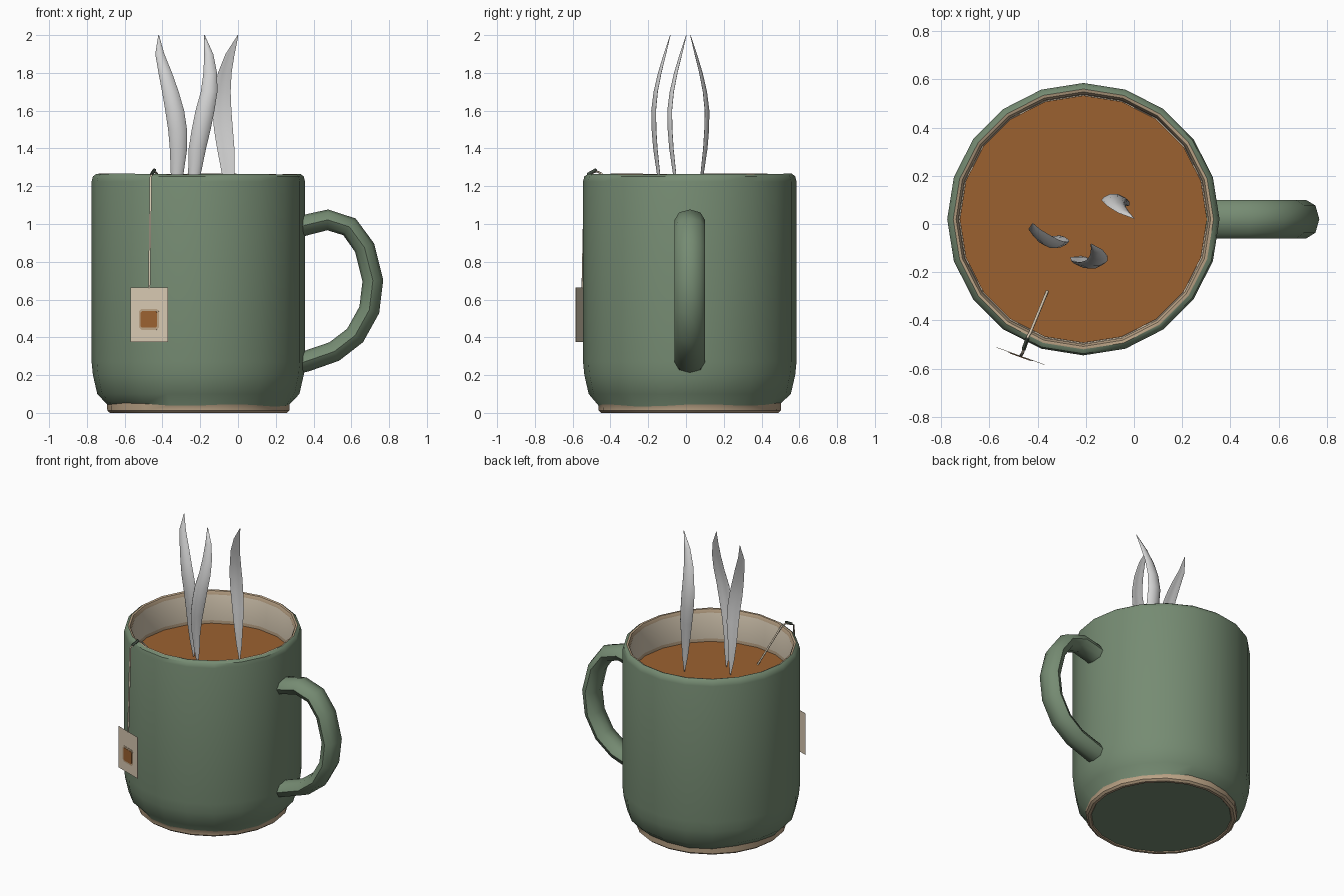
import bpy, bmesh, math
from mathutils import Vector

if "Cube" in bpy.data.objects:
    bpy.data.objects.remove(bpy.data.objects["Cube"], do_unlink=True)

CX, CY = -0.21, 0.02      # mug axis
SIDES = 20


def material(name, rgb):
    m = bpy.data.materials.new(name)
    m.use_nodes = True
    m.diffuse_color = (*rgb, 1)
    bsdf = m.node_tree.nodes["Principled BSDF"]
    bsdf.inputs["Base Color"].default_value = (*rgb, 1)
    bsdf.inputs["Roughness"].default_value = 0.6
    return m


GREEN = material("green glaze", (0.18, 0.26, 0.17))
TAN = material("bare clay", (0.50, 0.37, 0.24))
CREAM = material("cream glaze", (0.66, 0.57, 0.44))
TEA = material("brown tea", (0.33, 0.12, 0.03))
PAPER = material("tag paper", (0.68, 0.58, 0.44))
STEAM = material("pale steam", (0.66, 0.66, 0.66))
KNOT = material("dark knot", (0.06, 0.08, 0.06))


def finish(name, bm, mats, angle=40):
    bmesh.ops.recalc_face_normals(bm, faces=bm.faces)
    me = bpy.data.meshes.new(name)
    bm.to_mesh(me)
    bm.free()
    for m in mats:
        me.materials.append(m)
    ob = bpy.data.objects.new(name, me)
    bpy.context.collection.objects.link(ob)
    bpy.ops.object.select_all(action="DESELECT")
    ob.select_set(True)
    bpy.context.view_layer.objects.active = ob
    if angle:
        bpy.ops.object.shade_smooth_by_angle(angle=math.radians(angle))
    return ob


def loft(name, rings, mats, bands=None, caps=(0, 0), angle=40):
    """Skin a list of rings; bands gives a material index per strip, caps per end."""
    bm = bmesh.new()
    loops = [[bm.verts.new(p) for p in ring] for ring in rings]
    n = len(loops[0])
    for k, (a, b) in enumerate(zip(loops, loops[1:])):
        for i in range(n):
            j = (i + 1) % n
            f = bm.faces.new((a[i], a[j], b[j], b[i]))
            f.material_index = bands[k] if bands else 0
    for loop, mat in zip((loops[0], loops[-1]), caps):
        bm.faces.new(loop).material_index = mat
    return finish(name, bm, mats, angle)


def circle(r, z, wave=0.0):
    return [(CX + r * math.cos(t), CY + r * math.sin(t),
             z + wave * math.sin(3 * t) * math.cos(2 * t + 1))
            for t in (math.tau * i / SIDES for i in range(SIDES))]


# Mug body: underside, foot, wall, rim, inside wall
profile = [(0.445, 0.006, 0), (0.45, 0, 0), (0.468, 0, 0), (0.482, 0.012, 0),
           (0.483, 0.045, 0.012), (0.535, 0.1, 0), (0.558, 0.2, 0), (0.565, 0.27, 0),
           (0.565, 1.225, 0), (0.558, 1.252, 0), (0.54, 1.265, 0.003),
           (0.528, 1.262, 0), (0.518, 1.24, 0), (0.516, 1.06, 0), (0.515, 1.02, 0)]
loft("mug_body", [circle(*p) for p in profile], [GREEN, TAN, CREAM],
     [1, 1, 1, 1, 0, 0, 0, 0, 0, 0, 1, 1, 2, 1], caps=(0, 2))

# Tea surface
loft("tea", [circle(0.513, 1.03), circle(0.513, 1.04)], [TEA])


def tube(name, path, ru, rv, sides, mats, side_axis):
    """Sweep an elliptical section along a path; rv lies along side_axis."""
    pts = [Vector(p) for p in path]
    rings = []
    for i, p in enumerate(pts):
        d = (pts[min(i + 1, len(pts) - 1)] - pts[max(i - 1, 0)]).normalized()
        u = d.cross(side_axis).normalized()
        v = u.cross(d)
        rings.append([p + u * ru * math.cos(t) + v * rv * math.sin(t)
                      for t in (math.tau * k / sides for k in range(sides))])
    return loft(name, rings, mats, angle=60)


# Handle
handle = [(0.31, 0.98), (0.36, 0.995), (0.475, 1.022), (0.59, 0.985), (0.67, 0.875),
          (0.714, 0.70), (0.695, 0.545), (0.62, 0.41), (0.51, 0.325),
          (0.36, 0.273), (0.31, 0.26)]
tube("handle", [(x, CY, z) for x, z in handle], 0.055, 0.08, 8, [GREEN], Vector((0, 1, 0)))

# String over the rim, with a small knot on top
string = [(-0.47, -0.547, 0.66), (-0.462, -0.535, 1.25), (-0.445, -0.475, 1.28),
          (-0.43, -0.45, 1.268), (-0.36, -0.28, 1.04)]
tube("tea_string", string, 0.006, 0.006, 6, [PAPER], Vector((1, 0, 0)))
tube("string_knot", [(-0.458, -0.52, 1.262), (-0.442, -0.475, 1.287)], 0.009, 0.009, 6,
     [KNOT], Vector((1, 0, 0)))

# Paper tag with a framed emblem square
left, right = Vector((-0.57, -0.511, 0)), Vector((-0.37, -0.583, 0))
along = (right - left).normalized()
out = along.cross(Vector((0, 0, 1)))


def plate(name, half_w, half_h, z, offset, mat, cut=0.0):
    bm = bmesh.new()
    mid = (left + right) / 2 + out * offset + Vector((0, 0, z))
    outline = []
    for sx, sz, first in ((-1, -1, 0), (1, -1, 1), (1, 1, 0), (-1, 1, 1)):
        corner = [(sx * half_w, sz * (half_h - cut)), (sx * (half_w - cut), sz * half_h)]
        if first:
            corner.reverse()
        outline += corner if cut else corner[:1]
    bm.faces.new([bm.verts.new(mid + along * a + Vector((0, 0, b))) for a, b in outline])
    ret = bmesh.ops.extrude_face_region(bm, geom=bm.faces[:])
    bmesh.ops.translate(bm, vec=out * 0.002,
                        verts=[v for v in ret["geom"] if isinstance(v, bmesh.types.BMVert)])
    return finish(name, bm, [mat], 0)


plate("tag", 0.106, 0.145, 0.52, 0, PAPER)
plate("tag_frame", 0.056, 0.056, 0.495, 0.002, TAN, 0.014)
plate("tag_emblem", 0.046, 0.044, 0.495, 0.004, TEA, 0.008)

# Steam wisps: shared heights, widths and bend; own x path
heights = [1.045, 1.15, 1.27, 1.4, 1.5, 1.6, 1.7, 1.8, 1.9, 2.0]
widths = [0.004, 0.022, 0.034, 0.046, 0.05, 0.05, 0.044, 0.036, 0.024, 0.002]
bend = [0.01, 0.005, 0, -0.016, -0.023, -0.025, -0.014, 0.007, 0.034, 0.062]
wisps = [("left", -0.06, 1, [-.31, -.317, -.322, -.315, -.32, -.335, -.358, -.385, -.414, -.42]),
         ("middle", -0.145, 1, [-.22, -.225, -.23, -.215, -.195, -.175, -.153, -.147, -.155, -.178]),
         ("right", 0.085, -1, [-.04, -.045, -.052, -.065, -.077, -.085, -.083, -.07, -.042, 0])]
for name, y0, sign, xs in wisps:
    rings = []
    for z, w, b, x in zip(heights, widths, bend, xs):
        thick = 0.2 * w + 0.001
        rings.append([(x + w * math.cos(t),
                       y0 + sign * (b + 0.3 * w * math.cos(t) ** 2 - 0.1 * w) + thick * math.sin(t),
                       z) for t in (math.tau * k / 10 for k in range(10))])
    loft(f"{name}_steam", rings, [STEAM], angle=70)
